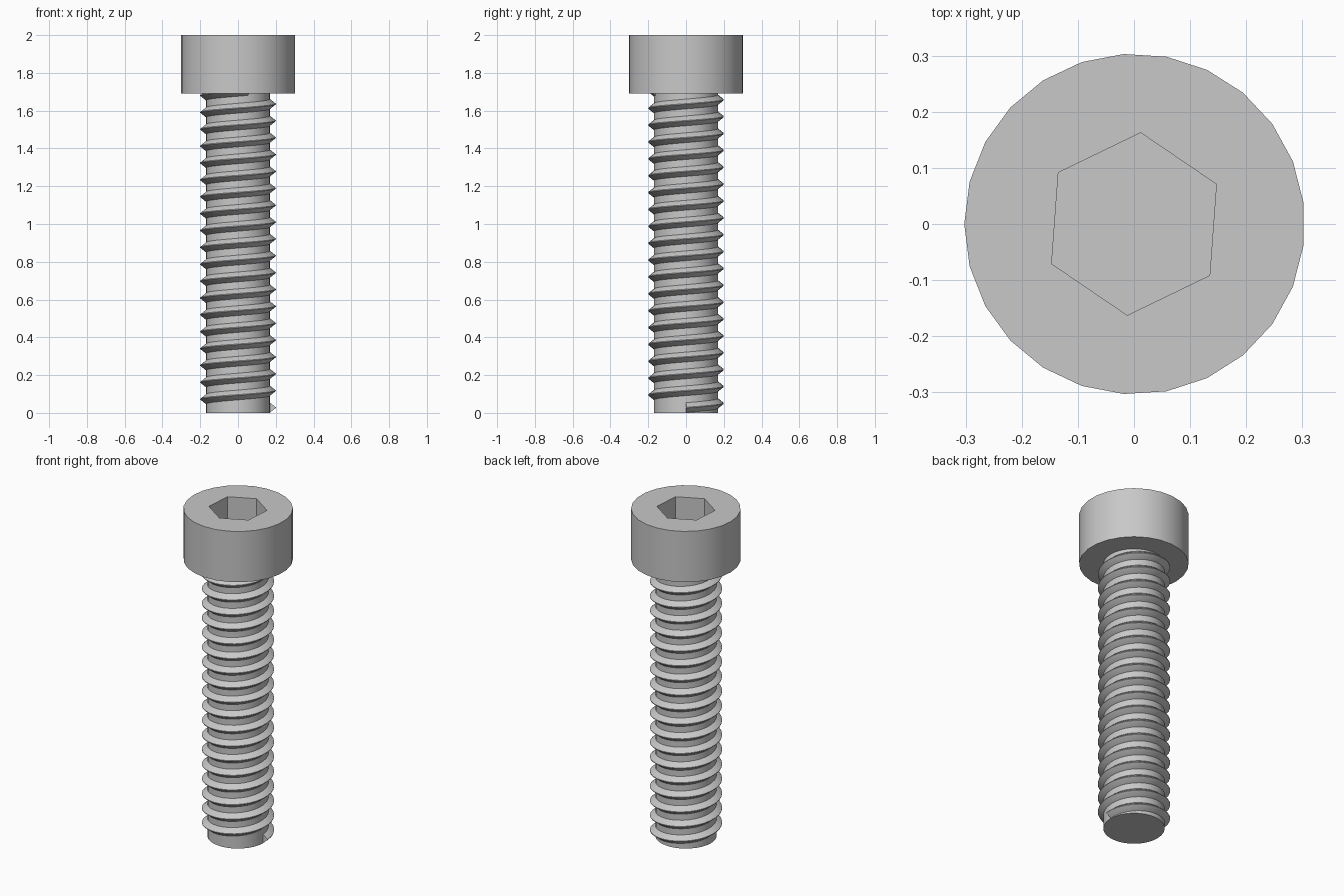
import bpy, bmesh
from math import pi, cos, sin, radians

if "Cube" in bpy.data.objects:
    bpy.data.objects.remove(bpy.data.objects["Cube"])

HEAD_Z, TOP_Z = 1.69, 2.0
CORE_R, CREST_R, PITCH = 0.17, 0.20, 0.0893
STEPS = 30  # thread segments per turn

steel = bpy.data.materials.new("plain grey steel")
steel.diffuse_color = (0.58, 0.58, 0.58, 1)
steel.use_nodes = True
steel.node_tree.nodes["Principled BSDF"].inputs["Base Color"].default_value = steel.diffuse_color


def add_object(name, bm):
    bmesh.ops.recalc_face_normals(bm, faces=bm.faces[:])
    mesh = bpy.data.meshes.new(name)
    bm.to_mesh(mesh)
    bm.free()
    mesh.materials.append(steel)
    obj = bpy.data.objects.new(name, mesh)
    bpy.context.collection.objects.link(obj)
    return obj


def prism(name, sides, radius, z0, z1, start, cx=0.0):
    """Upright prism whose first corner sits at the angle start."""
    bm = bmesh.new()
    angles = [start + 2 * pi * i / sides for i in range(sides)]
    low, high = [[bm.verts.new((cx + radius * cos(a), radius * sin(a), z))
                  for a in angles] for z in (z0, z1)]
    bm.faces.new(low)
    bm.faces.new(high)
    for i in range(sides):
        j = (i + 1) % sides
        bm.faces.new((low[i], low[j], high[j], high[i]))
    return add_object(name, bm)


def activate(obj):
    bpy.ops.object.select_all(action='DESELECT')
    obj.select_set(True)
    bpy.context.view_layer.objects.active = obj


# Cylindrical head with a hexagonal socket cut into the top
head = prism("socket_head", 25, 0.3035, HEAD_Z, TOP_Z, pi, 0.001)
cutter = prism("socket_cutter", 6, 0.163, TOP_Z - 0.18, TOP_Z + 0.1, radians(85.8))
cutter.hide_render = True
cut = head.modifiers.new("hex_socket", 'BOOLEAN')
cut.operation, cut.solver, cut.object = 'DIFFERENCE', 'EXACT', cutter
activate(head)
bpy.ops.object.modifier_apply(modifier=cut.name)
bpy.data.objects.remove(cutter)

# Plain core of the shank
core = prism("shank_core", STEPS, CORE_R, 0, HEAD_Z + 0.01, 0)

# Right-handed V thread wound round the core, running up into the head
profile = [(CORE_R - 0.005, 0.0), (CORE_R, 0.002), (CREST_R, 0.026),
           (CREST_R, 0.030), (CORE_R, 0.054), (CORE_R - 0.005, 0.056)]
bm = bmesh.new()
rings = []
for k in range(int((HEAD_Z - 0.01) / PITCH * STEPS) + 1):
    a = 2 * pi * k / STEPS
    rise = PITCH * k / STEPS
    rings.append([bm.verts.new((r * cos(a), r * sin(a), z + rise))
                  for r, z in profile])
n = len(profile)
for p, q in zip(rings, rings[1:]):
    for i in range(n):
        j = (i + 1) % n
        bm.faces.new((p[i], p[j], q[j], q[i]))
bm.faces.new(rings[0])
bm.faces.new(rings[-1])
thread = add_object("screw_thread", bm)

# Smooth round sides, crisp edges
for obj in (head, core, thread):
    activate(obj)
    bpy.ops.object.shade_smooth_by_angle(angle=radians(30))
